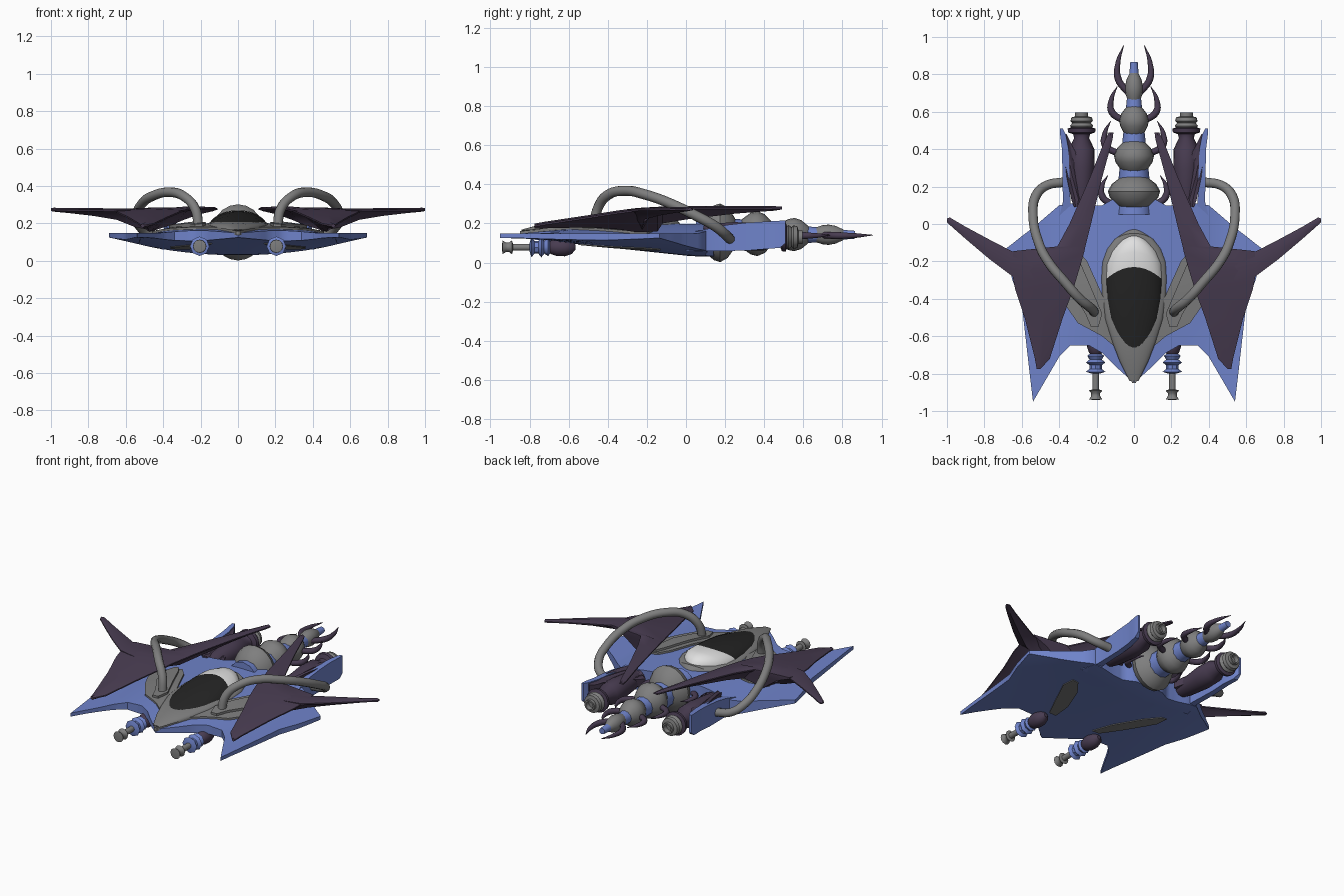
import bpy, bmesh, math

if "Cube" in bpy.data.objects:
    bpy.data.objects.remove(bpy.data.objects["Cube"])


def mat(name, r, g, b):
    m = bpy.data.materials.new(name)
    m.diffuse_color = (r, g, b, 1)
    m.use_nodes = True
    m.node_tree.nodes["Principled BSDF"].inputs["Base Color"].default_value = m.diffuse_color
    return m


BLUE = mat("blue", .16, .23, .60)
GREY = mat("grey", .21, .21, .21)
PURPLE = mat("dark purple", .065, .045, .082)
BLACK = mat("black glass", .018, .018, .018)
WHITE = mat("white", .75, .75, .75)


def clamp(v):
    return max(0.0, min(1.0, v))


def curve_at(pts, v):
    """Piecewise linear lookup."""
    for (a, p), (b, q) in zip(pts, pts[1:]):
        if v <= b:
            return p + (q - p) * clamp((v - a) / (b - a))
    return pts[-1][1]


def loft(name, rings, mats, mirror=True, mat_rule=None, angle=35):
    """Skin closed rings of points, cap both ends."""
    bm = bmesh.new()
    vs = [[bm.verts.new(p) for p in ring] for ring in rings]
    n = len(rings[0])
    for i in range(len(vs) - 1):
        for j in range(n):
            k = (j + 1) % n
            f = bm.faces.new((vs[i][j], vs[i][k], vs[i + 1][k], vs[i + 1][j]))
            if mat_rule:
                f.material_index = mat_rule(i)
    bm.faces.new(vs[0])
    last = bm.faces.new(vs[-1])
    if mat_rule:
        last.material_index = mat_rule(len(vs))
    bmesh.ops.recalc_face_normals(bm, faces=bm.faces)
    me = bpy.data.meshes.new(name)
    bm.to_mesh(me)
    bm.free()
    for m in mats:
        me.materials.append(m)
    me.shade_smooth()
    me.set_sharp_from_angle(angle=math.radians(angle))
    ob = bpy.data.objects.new(name, me)
    bpy.context.collection.objects.link(ob)
    if mirror:
        ob.modifiers.new("mirror", 'MIRROR')
    return ob


def slab(name, stations, zt, zb, m, along='y', n=8, k=3):
    """Plate between height functions; stations are (position, low, high)."""
    fine = []
    for a, b in zip(stations, stations[1:]):
        fine += [[a[c] + (b[c] - a[c]) * t / k for c in range(3)] for t in range(k)]
    fine.append(stations[-1])
    rings = []
    for p, lo, hi in fine:
        across = [lo + (hi - lo) * j / n for j in range(n + 1)]
        pts = [(p, q) if along == 'x' else (q, p) for q in across]
        rings.append([(x, y, zt(x, y)) for x, y in pts] +
                     [(x, y, zb(x, y)) for x, y in reversed(pts)])
    return loft(name, rings, [m])


def lathe(name, cx, cz, prof, m, n=20, sx=1.0, angle=40):
    """Turned part along y; mirrored when off centre."""
    rings = [[(cx + r * sx * math.cos(2 * math.pi * j / n), y,
               cz + r * math.sin(2 * math.pi * j / n)) for j in range(n)] for y, r in prof]
    return loft(name, rings, [m], mirror=cx != 0, angle=angle)


def tube(name, pts, radii, bevel, m):
    """Round tube through points, one on each side."""
    for s, side in ((1, "right"), (-1, "left")):
        cu = bpy.data.curves.new(name, 'CURVE')
        cu.dimensions = '3D'
        cu.bevel_depth = bevel
        cu.bevel_resolution = 3
        cu.use_fill_caps = True
        sp = cu.splines.new('BEZIER')
        sp.bezier_points.add(len(pts) - 1)
        for bp, (x, y, z), r in zip(sp.bezier_points, pts, radii):
            bp.co = (s * x, y, z)
            bp.radius = r
            bp.handle_left_type = bp.handle_right_type = 'AUTO'
        cu.materials.append(m)
        bpy.context.collection.objects.link(bpy.data.objects.new(f"{name}_{side}", cu))


# Hull surfaces
def top(x, y):
    return .148 + .05 * clamp(1 - (x / .45) ** 2) * clamp((y + .85) / .5)


def bottom(x, y):
    return .125 - .095 * clamp((y + .85) / .9) * (1 - (x / .69) ** 2)


slab("hull", [(0, -.85, .15), (.1, -.76, .14), (.17, -.69, .1), (.24, -.65, .1), (.34, -.65, .11),
              (.4, -.71, .1), (.54, -.95, -.02), (.56, -.78, -.035), (.6, -.43, -.065),
              (.65, -.3, -.105), (.69, -.15, -.135)], top, bottom, BLUE, 'x', 14)

# Rear vertical fins
FIN_T = [(0, .15), (.25, .2), (.5, .215)]
FIN_B = [(0, .06), (.3, .06), (.48, .075), (.51, .1)]
slab("rear_fin", [(0, .32, .41), (.12, .34, .38), (.4, .35, .385), (.48, .365, .395), (.51, .38, .395)],
     lambda x, y: curve_at(FIN_T, y), lambda x, y: curve_at(FIN_B, y), BLUE, n=2)

# Grey deck panels, raised hose fairings and belly plates
slab("deck_panel", [(-.85, 0, .01), (-.65, .04, .11), (-.6, .06, .17), (-.53, .09, .3), (-.4, .16, .39),
                    (-.3, .205, .44), (-.2, .25, .46), (-.14, .3, .35)],
     lambda x, y: top(x, y) + .012, lambda x, y: top(x, y) - .01, GREY)
slab("hose_fairing", [(-.55, .19, .23), (-.48, .17, .26), (-.35, .225, .34), (-.2, .29, .37), (-.15, .32, .35)],
     lambda x, y: top(x, y) + .026, lambda x, y: top(x, y), GREY)
slab("belly_plate", [(-.55, .14, .19), (-.4, .17, .27), (-.22, .25, .36), (-.13, .32, .36)],
     lambda x, y: bottom(x, y) + .003, lambda x, y: bottom(x, y) - .005, GREY)

# Canopy with grey rim; sections bow forward at the sides
CANOPY = [(-.84, .004, .005), (-.72, .056, .03), (-.6, .094, .045), (-.45, .134, .062), (-.33, .15, .076),
          (-.23, .155, .084), (-.15, .15, .088), (-.1, .125, .078), (-.07, .085, .055), (-.05, .01, .01)]


def dome(name, wide, tall, lift, mats, rule=None, stretch=0.0):
    rings = []
    for y, w, h in CANOPY:
        base = .158 + .025 * clamp((y + .85) / .4) + lift
        ring = []
        for j in range(17):
            a = math.pi * j / 16
            bow = .07 * math.cos(a) ** 2 * clamp((w - .03) / .12)
            ring.append(((w + wide) * math.cos(a), y - bow + stretch * clamp((y + .3) / .2),
                         base + (h * tall if tall > .6 else min(h, .035)) * math.sin(a)))
        rings.append(ring)
    loft(name, rings, mats, False, rule)


dome("canopy", 0, 1, 0, [BLACK, WHITE], lambda i: 0 if i < 5 else 1)
dome("canopy_rim", .02, .5, .005, [GREY], stretch=.02)


# Purple claw wings: ridged blade plus outward spike
def blade(name, stations, along):
    rings = []
    for p, lo, hi, zt, zb in stations:
        mid = (lo + hi) / 2
        q = (hi - lo) / 4
        sec = [(lo, zt - .012), (mid - q, (zt - .012) * .65 + zb * .35), (mid, zb),
               (mid + q, (zt - .012) * .65 + zb * .35), (hi, zt - .012), (hi, zt - .004), (mid, zt + .004),
               (lo, zt - .004)]
        rings.append([(c, p, z) if along == 'y' else (p, c, z) for c, z in sec])
    loft(name, rings, [PURPLE], angle=50)


blade("wing_blade", [(-.775, .5, .52, .195, .175), (-.72, .45, .53, .205, .175), (-.5, .38, .585, .238, .18),
                     (-.35, .325, .635, .262, .17), (-.25, .295, .655, .275, .155), (-.145, .265, .645, .281, .16),
                     (-.12, .26, .41, .282, .2), (0, .23, .345, .286, .22), (.25, .17, .235, .286, .25),
                     (.45, .115, .155, .284, .265), (.49, .11, .135, .283, .272)], 'y')
blade("wing_spike", [(.45, -.3, -.15, .272, .16), (.55, -.3, -.148, .274, .18), (.65, -.28, -.147, .276, .22),
                     (.77, -.19, -.085, .278, .24), (.9, -.08, -.015, .279, .255), (.985, -.005, .035, .28, .263),
                     (1.0, .01, .03, .278, .268)], 'x')

# Arching hoses
tube("hose", [(.21, -.475, .17), (.23, -.45, .28), (.29, -.4, .345), (.37, -.31, .367), (.46, -.2, .345),
              (.51, -.1, .31), (.54, .05, .24), (.525, .15, .185), (.47, .205, .14), (.37, .225, .12)],
     [1] * 10, .026, GREY)

# Rear engines and ribbed covers
lathe("engine_nacelle", .28, .13, [(.05, .03), (.15, .055), (.3, .07), (.4, .068), (.46, .04), (.48, .045),
                                   (.49, .072), (.51, .075), (.52, .045), (.53, .04)], PURPLE)
lathe("engine_nozzle", .28, .13, [(.5, .045), (.525, .062), (.54, .05), (.55, .06), (.57, .055), (.575, .035),
                                  (.595, .035), (.595, .025), (.57, .02)], GREY)
slab("engine_cover", [(.09, .27, .32), (.13, .2, .335), (.25, .25, .36), (.4, .32, .375), (.48, .36, .38)],
     lambda x, y: .208 - .3 * (.38 - x) + .006 * math.cos(160 * (x - .2 * y)),
     lambda x, y: .16 - .3 * (.38 - x), PURPLE, n=14)

# Segmented tail: blue core and grey shells
lathe("tail_core", 0, .142, [(.05, .1), (.27, .08), (.46, .06), (.63, .042), (.8, .025), (.865, .02)], BLUE, 12)
SHELL = [(-1, .4), (-.75, .66), (-.3, .93), (.05, 1), (.45, .86), (.8, .55), (1, .3)]
for i, (y, half, r, cz) in enumerate([(.17, .095, .15, .152), (.36, .095, .115, .148),
                                      (.55, .09, .085, .143), (.725, .095, .052, .142)]):
    lathe(f"tail_shell_{i + 1}", 0, cz, [(y + a * half, b * r) for a, b in SHELL], GREY, 20, .93)

# Crescent horns along the tail
for i, (bx, by, ox, length) in enumerate([(.11, .1, .17, .16), (.07, .37, .155, .18),
                                          (.04, .545, .12, .19), (.03, .7, .085, .255)]):
    tube(f"tail_horn_{i + 1}", [(bx, by, .14), (ox, by + length * .3, .138), (ox, by + length * .65, .138),
                                (ox - .03, by + length, .14)], [1, 1.1, .75, .1], .017, PURPLE)

# Front guns
GX, GZ = .205, .078
lathe("gun_pod", GX, GZ, [(-.705, .02), (-.69, .035), (-.66, .045), (-.62, .046), (-.585, .035), (-.565, .012)], PURPLE)
lathe("gun_collar", GX, GZ, [(-.8, .022), (-.79, .052), (-.775, .033), (-.755, .033), (-.74, .052), (-.725, .033),
                             (-.705, .045), (-.69, .025)], BLUE, 8)
lathe("gun_barrel", GX, GZ, [(-.92, .018), (-.78, .018)], GREY, 14)
lathe("gun_muzzle", GX, GZ, [(-.94, .02), (-.938, .035), (-.92, .024), (-.905, .024), (-.89, .036), (-.885, .018)], GREY, 12)
